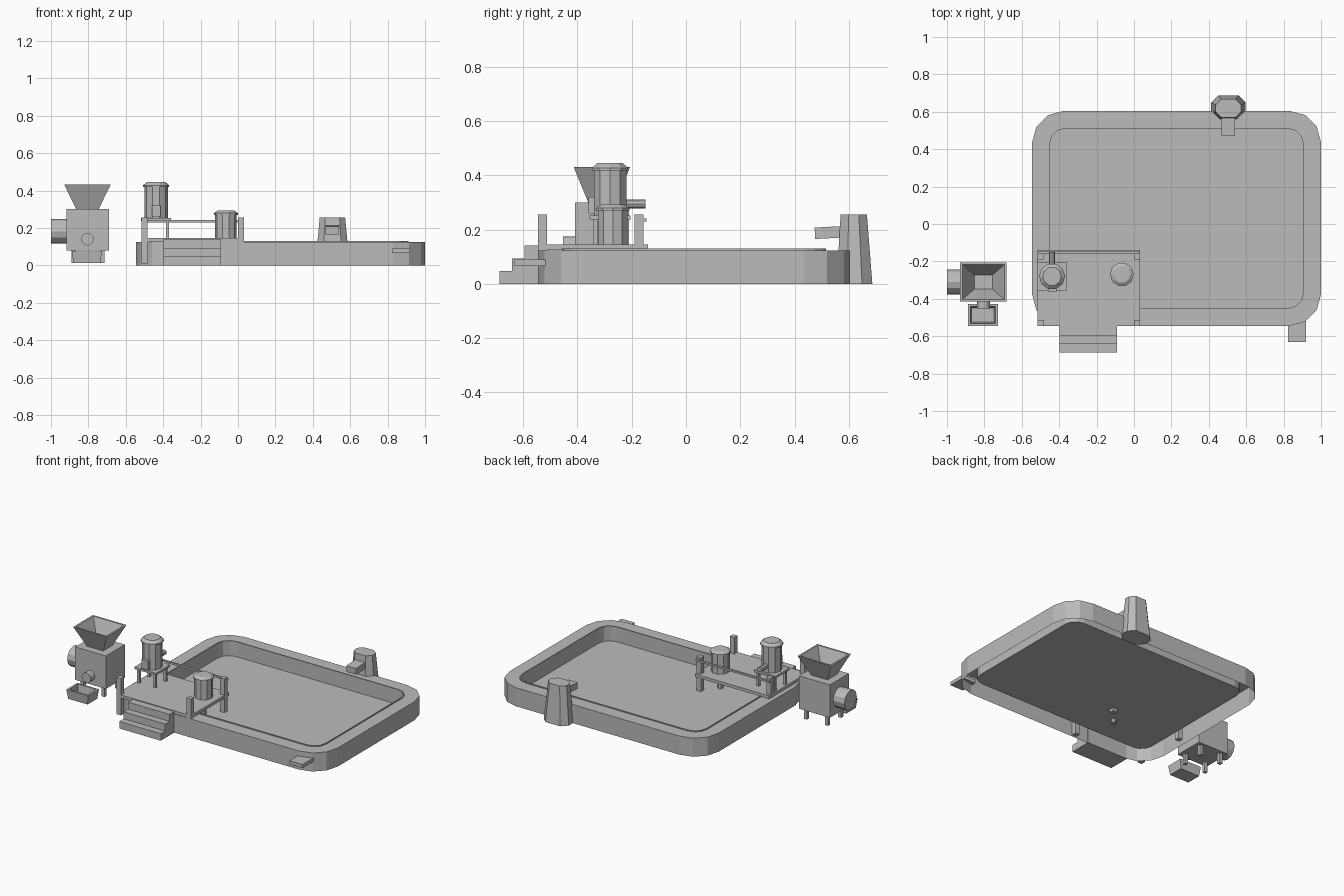
import bpy, bmesh
from math import sin, cos, pi, radians
from mathutils import Matrix, Vector

cube = bpy.data.objects.get("Cube")
if cube:
    bpy.data.objects.remove(cube)

grey = bpy.data.materials.new("plain grey")
grey.use_nodes = True
grey.diffuse_color = (0.5, 0.5, 0.5, 1)
grey.node_tree.nodes["Principled BSDF"].inputs["Base Color"].default_value = (0.5, 0.5, 0.5, 1)


def finish(name, bm):
    mesh = bpy.data.meshes.new(name)
    bm.to_mesh(mesh)
    bm.free()
    mesh.materials.append(grey)
    ob = bpy.data.objects.new(name, mesh)
    bpy.context.collection.objects.link(ob)
    return ob


def rect(x0, x1, y0, y1, z, r=0, seg=1):
    """Counter-clockwise rectangle ring, with optional rounded corners."""
    if r == 0:
        return [(x0, y0, z), (x1, y0, z), (x1, y1, z), (x0, y1, z)]
    centres = [(x1 - r, y1 - r), (x0 + r, y1 - r), (x0 + r, y0 + r), (x1 - r, y0 + r)]
    pts = []
    for k, (cx, cy) in enumerate(centres):
        for i in range(seg + 1):
            a = (k + i / seg) * pi / 2
            pts.append((cx + r * cos(a), cy + r * sin(a), z))
    return pts


def circle(r, z, n):
    return [(r * cos(2 * pi * i / n), r * sin(2 * pi * i / n), z) for i in range(n)]


def loft(name, rings, base=True, top=True, matrix=None):
    """Skin a stack of rings, running up the outside (and down the inside)."""
    bm = bmesh.new()
    loops = [[bm.verts.new(p) for p in ring] for ring in rings]
    for a, b in zip(loops, loops[1:]):
        n = len(a)
        for i in range(n):
            j = (i + 1) % n
            bm.faces.new((a[i], a[j], b[j], b[i]))
    if base:
        bm.faces.new(loops[0][::-1])
    if top:
        bm.faces.new(loops[-1])
    if matrix:
        bm.transform(matrix)
    return finish(name, bm)


def box(name, x0, x1, y0, y1, z0, z1):
    return loft(name, [rect(x0, x1, y0, y1, z0), rect(x0, x1, y0, y1, z1)])


def lathe(name, profile, n, origin, axis=(0, 0, 1)):
    turn = Vector((0, 0, 1)).rotation_difference(Vector(axis)).to_matrix().to_4x4()
    return loft(name, [circle(r, z, n) for r, z in profile],
                matrix=Matrix.Translation(origin) @ turn)


# Basin: hollow rim, thin raised inner lip, sunken floor
def basin_ring(inset, z, r):
    return rect(-0.545 + inset, 1 - inset, -0.545 + inset, 0.605 - inset, z, r, 3)


loft("basin", [basin_ring(0, 0, 0.17), basin_ring(0, 0.124, 0.17),
               basin_ring(0.088, 0.124, 0.085), basin_ring(0.088, 0.13, 0.085),
               basin_ring(0.095, 0.13, 0.08), basin_ring(0.095, 0.03, 0.08)], base=False)

# Working platform with corner posts and a rail
box("platform", -0.517, 0.033, -0.545, -0.14, 0.126, 0.146)
for side, x in (("left", 0.0), ("right", -0.517)):
    for end, y in (("front", -0.545), ("back", -0.19)):
        box(f"{end}_{side}_post", x, x + 0.033, y, y + 0.033, 0.01, 0.256)
box("back_rail", -0.517, 0.033, -0.158, -0.145, 0.23, 0.242)

# Stair: three stacked treads
for i in range(3):
    box(f"step_{i + 1}", -0.397, -0.09, -0.687 + 0.046 * i, -0.54,
        0.047 * i, 0.047 * (i + 1))

# Tall motor on a small table
mx, my = -0.438, -0.28
box("motor_table", mx - 0.08, mx + 0.08, my - 0.075, my + 0.075, 0.238, 0.252)
for sx in (-1, 1):
    for sy in (-1, 1):
        x, y = mx + sx * 0.06, my + sy * 0.055
        box("motor_table_leg", x - 0.008, x + 0.008, y - 0.008, y + 0.008, 0.146, 0.238)
lathe("tall_motor", [(0.063, 0.252), (0.063, 0.418), (0.07, 0.418), (0.07, 0.428), (0.05, 0.445)],
      10, (mx, my, 0))
box("motor_terminal_box", mx - 0.023, mx + 0.023, my - 0.08, my - 0.05, 0.26, 0.32)
lathe("motor_outlet", [(0.016, 0.04), (0.016, 0.13)], 8, (mx, my, 0.295), (0, 1, 0))

# Short motor with a shaft down into the basin
lathe("short_motor", [(0.058, 0.146), (0.058, 0.27), (0.064, 0.27), (0.064, 0.28), (0.045, 0.292)],
      10, (-0.065, -0.27, 0))
lathe("short_motor_shaft", [(0.018, 0.005), (0.018, 0.146)], 8, (-0.065, -0.27, 0))

# Feeding machine: body, legs, funnel, side drum and spout
box("machine_body", -0.917, -0.69, -0.41, -0.21, 0.08, 0.3)
for x in (-0.89, -0.735):
    for y in (-0.39, -0.25):
        box("machine_leg", x, x + 0.022, y, y + 0.022, 0.012, 0.08)


def funnel_ring(inset, spread, z):
    return rect(-0.865 - spread + inset, -0.745 + spread - inset,
                -0.36 - spread * 0.85 + inset, -0.26 + spread * 0.85 - inset, z)


loft("funnel", [funnel_ring(0, 0, 0.3), funnel_ring(0, 0.064, 0.432),
                funnel_ring(0.012, 0.064, 0.432), funnel_ring(0.012, 0, 0.305)])
lathe("side_drum", [(0.066, 0), (0.066, 0.085)], 12, (-0.915, -0.31, 0.182), (-1, 0, 0))
lathe("spout", [(0.034, 0), (0.034, 0.045)], 12, (-0.805, -0.408, 0.14), (0, -1, 0))


# Open catch tray below the spout
def tray_ring(inset, z):
    return rect(-0.888 + inset, -0.728 - inset, -0.545 + inset, -0.428 - inset, z)


loft("catch_tray", [tray_ring(0.008, 0.012), tray_ring(0, 0.075),
                    tray_ring(0.013, 0.075), tray_ring(0.02, 0.025)])

# Tapered inlet tower with an outlet chute over the rim
loft("inlet_tower", [rect(0.413, 0.597, 0.555, 0.687, 0, 0.038, 1),
                     rect(0.437, 0.573, 0.57, 0.667, 0.256, 0.03, 1)])
chute = loft("inlet_chute", [rect(-0.036, 0.036, -0.1, 0.015, -0.021),
                             rect(-0.036, 0.036, -0.1, 0.015, 0.021)])
chute.location = (0.505, 0.575, 0.192)
chute.rotation_euler.x = radians(3)

# Outlet plate on the front wall
box("outlet_plate", 0.823, 0.92, -0.632, -0.515, 0.066, 0.09)
